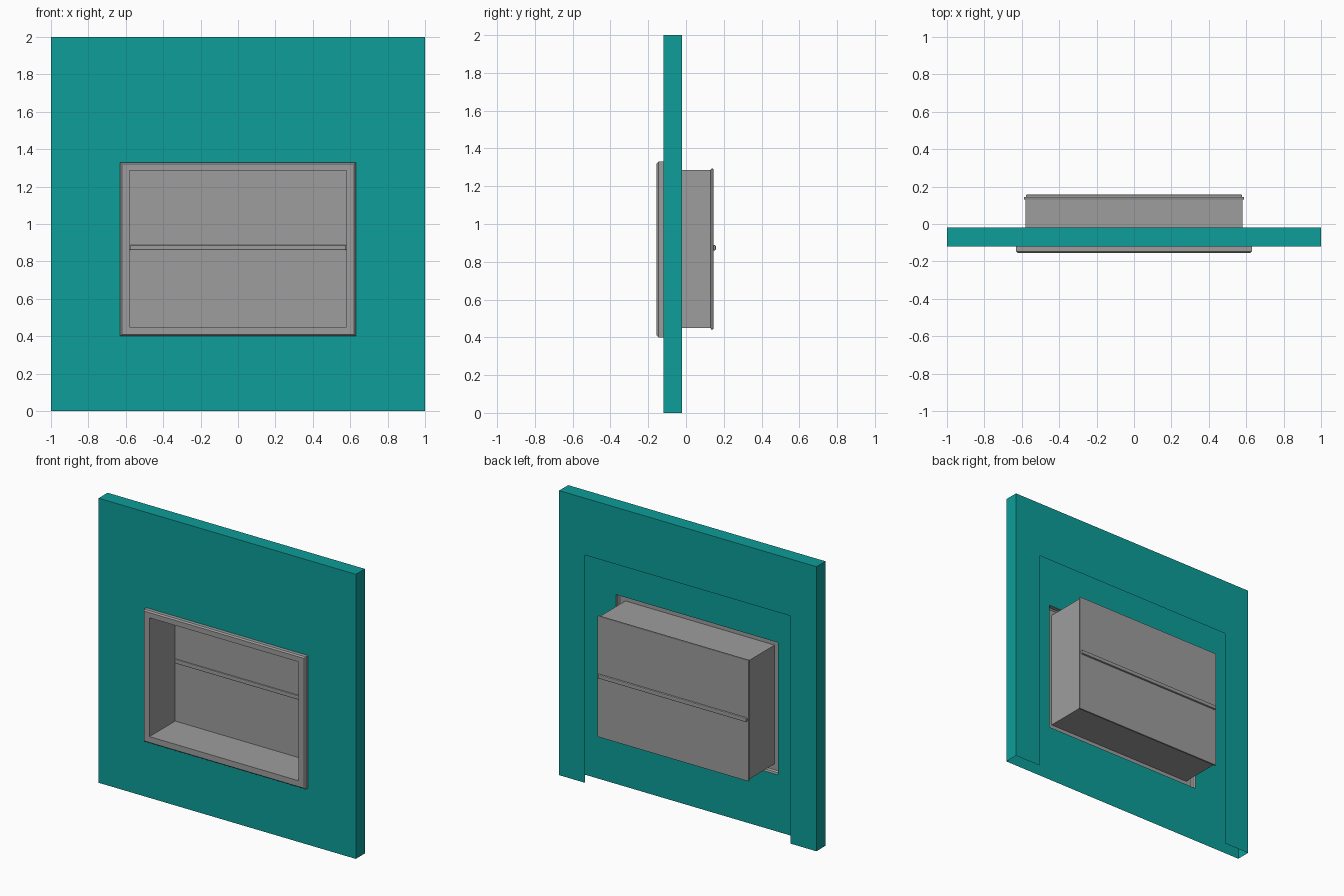
import bpy, bmesh

cube = bpy.data.objects.get("Cube")
if cube:
    bpy.data.objects.remove(cube, do_unlink=True)


def material(name, rgb):
    m = bpy.data.materials.new(name)
    m.use_nodes = True
    m.diffuse_color = (*rgb, 1)
    m.node_tree.nodes["Principled BSDF"].inputs["Base Color"].default_value = (*rgb, 1)
    return m


TEAL = material("teal paint", (0.004, 0.34, 0.32))
GREY = material("grey metal", (0.34, 0.34, 0.34))


def finish(name, bm, mat):
    bmesh.ops.remove_doubles(bm, verts=bm.verts, dist=0.0001)
    mesh = bpy.data.meshes.new(name)
    bm.to_mesh(mesh)
    bm.free()
    mesh.materials.append(mat)
    obj = bpy.data.objects.new(name, mesh)
    bpy.context.collection.objects.link(obj)
    return obj


def loop(bm, half, low, high, y):
    """Rectangle of vertices in the xz plane."""
    return [bm.verts.new((x, y, z)) for x, z in
            ((-half, low), (half, low), (half, high), (-half, high))]


def bridge(bm, a, b, sides=range(4)):
    """Join matching sides of two rectangles."""
    for i in sides:
        j = (i + 1) % 4
        bm.faces.new((a[i], a[j], b[j], b[i]))


def box(name, half, y0, y1, low, high, mat, bevel):
    bm = bmesh.new()
    a, b = loop(bm, half, low, high, y0), loop(bm, half, low, high, y1)
    bridge(bm, a, b)
    bm.faces.new(a)
    bm.faces.new(b[::-1])
    bmesh.ops.recalc_face_normals(bm, faces=bm.faces)
    obj = finish(name, bm, mat)
    mod = obj.modifiers.new("soft edges", "BEVEL")
    mod.width, mod.segments = bevel, 2
    return obj


FRONT, BACK = -0.12, -0.02
FRAME = (0.63, 0.40, 1.33)
TRAY = (0.58, 0.45, 1.285)

# Wall: hollow shell, open underneath, window in front and doorway behind
bm = bmesh.new()
outer_front = loop(bm, 1, 0, 2, FRONT)
outer_back = loop(bm, 1, 0, 2, BACK)
window = loop(bm, *FRAME, FRONT)
doorway = loop(bm, 0.8, 0, 1.6, BACK)
bridge(bm, outer_front, window)
bridge(bm, outer_back, outer_front, (1, 2, 3))
bridge(bm, doorway, outer_back, (1, 2, 3))
finish("wall", bm, TEAL)

# Frame: raised rim with softened outer edge
bm = bmesh.new()
base = loop(bm, *FRAME, FRONT)
shoulder = loop(bm, *FRAME, -0.146)
face = loop(bm, 0.621, 0.409, 1.321, -0.155)
mouth = loop(bm, *TRAY, -0.155)
for a, b in ((base, shoulder), (shoulder, face), (face, mouth)):
    bridge(bm, a, b)
finish("window_frame", bm, GREY)

# Sleeve running back through the wall
bm = bmesh.new()
bridge(bm, loop(bm, *TRAY, -0.155), loop(bm, *TRAY, 0.135))
finish("box_sleeve", bm, GREY)

# Back panel with a slim lip, and the rail across its middle
box("back_panel", 0.588, 0.131, 0.145, 0.442, 1.293, GREY, 0.004)
box("middle_rail", 0.578, 0.12, 0.158, 0.86, 0.888, GREY, 0.006)
